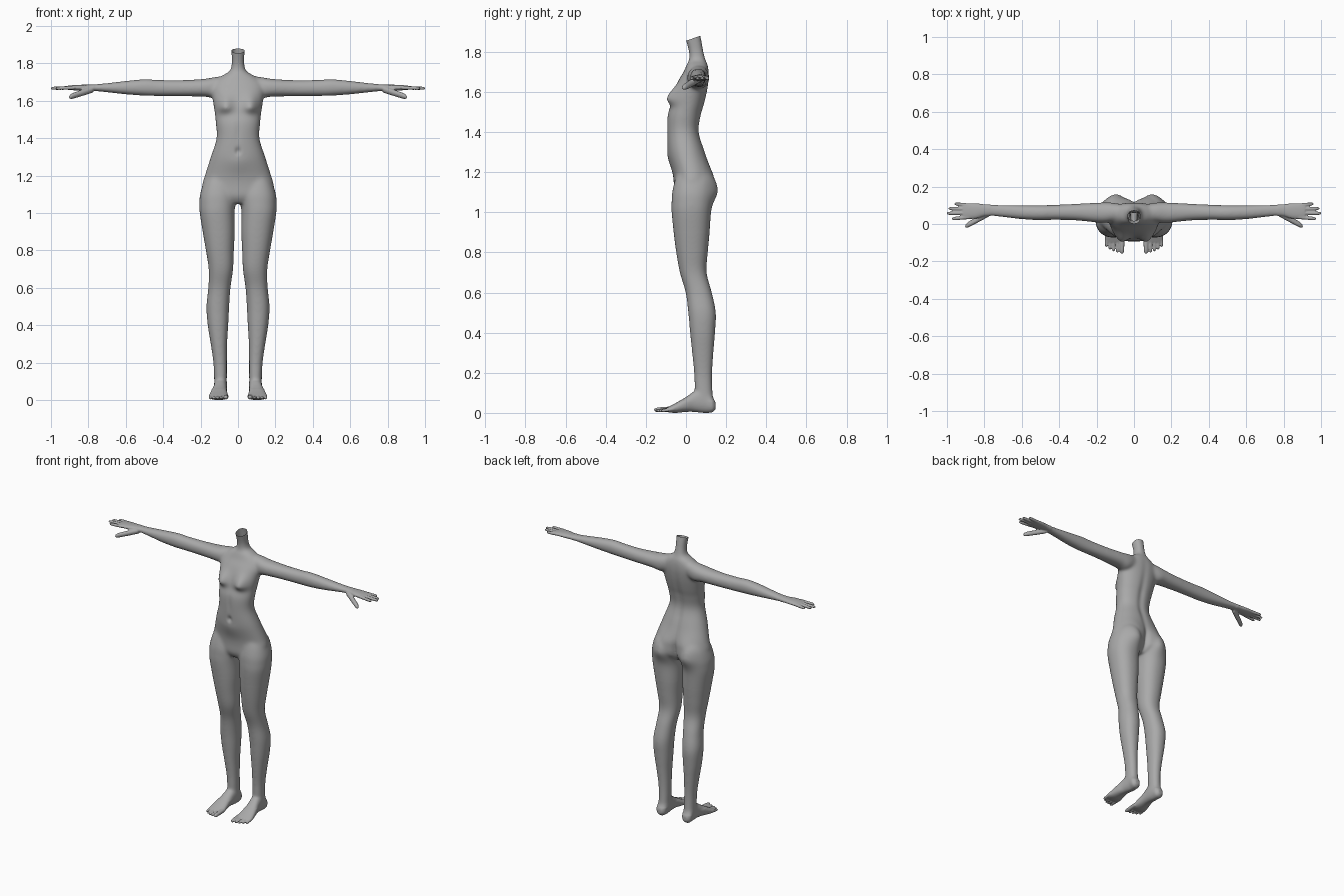
import bpy
import bmesh
from math import sin, cos, pi, exp, copysign
from mathutils import Vector

default_cube = bpy.data.objects.get("Cube")
if default_cube:
    bpy.data.objects.remove(default_cube, do_unlink=True)

bm = bmesh.new()


def spline(rows, steps=5):
    """Catmull-Rom interpolation between section rows."""
    out = []
    last = len(rows) - 1
    for i in range(last):
        a, b = rows[max(i - 1, 0)], rows[i]
        c, d = rows[i + 1], rows[min(i + 2, last)]
        for k in range(steps):
            u = k / steps
            out.append([q + u * (r - p) / 2
                        + u * u * (2 * p - 5 * q + 4 * r - s) / 2
                        + u ** 3 * (3 * q - p - 3 * r + s) / 2
                        for p, q, r, s in zip(a, b, c, d)])
    out.append(rows[last])
    return out


def loft(rows, axis, side=1, power=2.2, count=32):
    """Closed skin through sections (position, low, high, low, high)."""
    others = [n for n in range(3) if n != axis]
    rings = []
    for t, lo_a, hi_a, lo_b, hi_b in spline(rows):
        ring = []
        for k in range(count):
            angle = 2 * pi * k / count
            co = Vector()
            co[axis] = t
            for n, lo, hi, w in ((others[0], lo_a, hi_a, cos(angle)),
                                 (others[1], lo_b, hi_b, sin(angle))):
                w = copysign(abs(w) ** (2 / power), w)
                co[n] = (lo + hi) / 2 + w * (hi - lo) / 2
            co.x *= side
            ring.append(bm.verts.new(co))
        rings.append(ring)
    for low, high in zip(rings, rings[1:]):
        for k in range(count):
            n = (k + 1) % count
            bm.faces.new((low[k], low[n], high[n], high[k]))
    bm.faces.new(rings[0])
    bm.faces.new(rings[-1])


def digit(start, end, radius, axis, side):
    """Tapered finger or toe with a rounded tip."""
    start, end = Vector(start), Vector(end)
    others = [n for n in range(3) if n != axis]
    rows = []
    for f, scale in ((0, 1), (.5, .95), (.85, .85), (.96, .6), (1, .25)):
        p = start.lerp(end, f)
        row = [p[axis]]
        for n in others:
            row += [p[n] - radius * scale, p[n] + radius * scale]
        rows.append(row)
    loft(rows, axis, side, 2, 16)


def smooth(verts, repeats):
    for step in range(repeats):
        bmesh.ops.smooth_vert(bm, verts=verts, factor=.5,
                              use_axis_x=True, use_axis_y=True, use_axis_z=True)


# Torso and neck: height, half width, front, back
torso = [
    (1.05, .06, -.035, .08), (1.09, .178, -.058, .108), (1.15, .191, -.061, .115),
    (1.2, .178, -.067, .118), (1.3, .146, -.09, .095), (1.4, .115, -.095, .066),
    (1.48, .119, -.093, .076), (1.53, .124, -.078, .09), (1.57, .13, -.07, .1),
    (1.61, .136, -.058, .108), (1.66, .143, -.036, .114), (1.7, .13, -.012, .114),
    (1.735, .085, .003, .109), (1.76, .045, .015, .098), (1.8, .034, .014, .088),
    (1.86, .036, -.002, .077), (1.93, .038, -.022, .062),
]
loft([(z, -w, w, front, back) for z, w, front, back in torso], 2)

# Leg: height, inner, outer, front, back
leg = [
    (1.24, .06, .13, -.03, .08), (1.17, .03, .18, -.053, .113),
    (1.1, .012, .203, -.069, .124),
    (1.05, .014, .207, -.072, .126), (1, .018, .205, -.072, .124),
    (.9, .017, .189, -.062, .118), (.8, .022, .172, -.049, .109),
    (.7, .026, .157, -.031, .103), (.6, .04, .159, -.002, .129),
    (.5, .047, .169, .011, .149), (.4, .052, .162, .02, .145),
    (.3, .058, .146, .03, .137), (.2, .059, .132, .04, .131),
    (.12, .059, .128, .043, .132), (.05, .06, .128, .05, .138),
]

# Arm and palm: distance from centre, front, back, bottom, top
arm = [
    (.04, .03, .1, 1.65, 1.735), (.12, .01, .115, 1.615, 1.728),
    (.18, .006, .115, 1.622, 1.718), (.3, .018, .109, 1.624, 1.711),
    (.42, .022, .103, 1.625, 1.712), (.5, .02, .101, 1.627, 1.716),
    (.6, .025, .101, 1.634, 1.707), (.7, .036, .103, 1.645, 1.695),
    (.79, .043, .105, 1.654, 1.687), (.84, .03, .11, 1.655, 1.686),
    (.89, .026, .112, 1.657, 1.683), (.915, .03, .11, 1.66, 1.68),
]

# Foot: depth position, inner, outer, sole, top
foot = [
    (.148, .08, .11, .02, .05), (.13, .063, .127, .003, .085),
    (.09, .058, .128, 0, .125), (.04, .059, .132, .005, .108),
    (0, .059, .142, .005, .08), (-.05, .054, .153, 0, .05),
    (-.08, .053, .156, .002, .034), (-.1, .06, .148, .006, .024),
]

for side in (1, -1):
    loft(leg, 2, side)
    loft(arm, 0, side)
    loft(foot, 1, side, 2.3)
    # Fingers and thumb
    for y, spread, tip in ((.036, -.008, .974), (.058, -.001, 1.002),
                           (.08, .003, .992), (.1, .008, .96)):
        digit((.88, y, 1.67), (tip, y + spread, 1.667), .0102, 0, side)
    digit((.775, .058, 1.662), (.903, -.013, 1.62), .018, 0, side)
    # Toes
    for x, tip, radius in ((.064, -.159, .0135), (.0885, -.154, .0095), (.109, -.148, .0092),
                           (.129, -.137, .009), (.148, -.123, .009)):
        digit((x, -.06, .02), (x, tip, radius + .001), radius, 1, side)

bmesh.ops.recalc_face_normals(bm, faces=bm.faces)
mesh = bpy.data.meshes.new("body")
bm.to_mesh(mesh)
bm.free()
body = bpy.data.objects.new("body", mesh)
bpy.context.collection.objects.link(body)

# Fuse all parts into one skin
bpy.context.view_layer.objects.active = body
body.select_set(True)
fuse = body.modifiers.new("fuse", 'REMESH')
fuse.mode = 'VOXEL'
fuse.voxel_size = .0045
bpy.ops.object.modifier_apply(modifier=fuse.name)

bm = bmesh.new()
bm.from_mesh(body.data)

# Blend the joins, keeping hands and feet crisp
smooth([v for v in bm.verts if abs(v.co.x) < .77 and v.co.z > .06], 28)

# Soft forms: side position, height, rise, width, reach above, reach below
front_forms = [
    (.07, 1.568, .035, .04, .055, .032),   # breast
    (0, 1.33, -.014, .012, .018, .016),    # navel
    (0, 1.27, .006, .06, .04, .06),        # belly
    (0, 1.43, -.004, .015, .06, .06),      # midline
]
back_forms = [
    (.088, 1.115, .037, .075, .11, .065),  # buttock
    (0, 1.1, -.016, .014, .08, .05),       # cleft
    (0, 1.42, -.01, .022, .2, .2),         # spine
]
for v in bm.verts:
    x, y, z = v.co
    if z < .9:
        continue
    outward = 1 if y > .03 else -1
    facing = min(abs(y - .03) / .05, 1)
    for cx, cz, rise, width, above, below in back_forms if outward > 0 else front_forms:
        reach = above if z > cz else below
        v.co.y += outward * facing * rise * exp(-((abs(x) - cx) / width) ** 2
                                                - ((z - cz) / reach) ** 2)
smooth([v for v in bm.verts if abs(v.co.x) < .77 and v.co.z > .9], 6)
smooth(bm.verts, 1)

# Slanted open neck
bmesh.ops.bisect_plane(bm, geom=bm.verts[:] + bm.edges[:] + bm.faces[:],
                       plane_co=(0, .035, 1.867), plane_no=(0, -.34, 1),
                       clear_outer=True)

# Settle on the ground
low = min(v.co.z for v in bm.verts)
bmesh.ops.translate(bm, verts=bm.verts, vec=(0, 0, -low))
bm.to_mesh(body.data)
bm.free()

colour = (.4, .4, .4, 1)
grey = bpy.data.materials.new("plain grey")
grey.use_nodes = True
grey.diffuse_color = colour
grey.node_tree.nodes["Principled BSDF"].inputs["Base Color"].default_value = colour
body.data.materials.clear()
body.data.materials.append(grey)
for face in body.data.polygons:
    face.material_index = 0
    face.use_smooth = True
